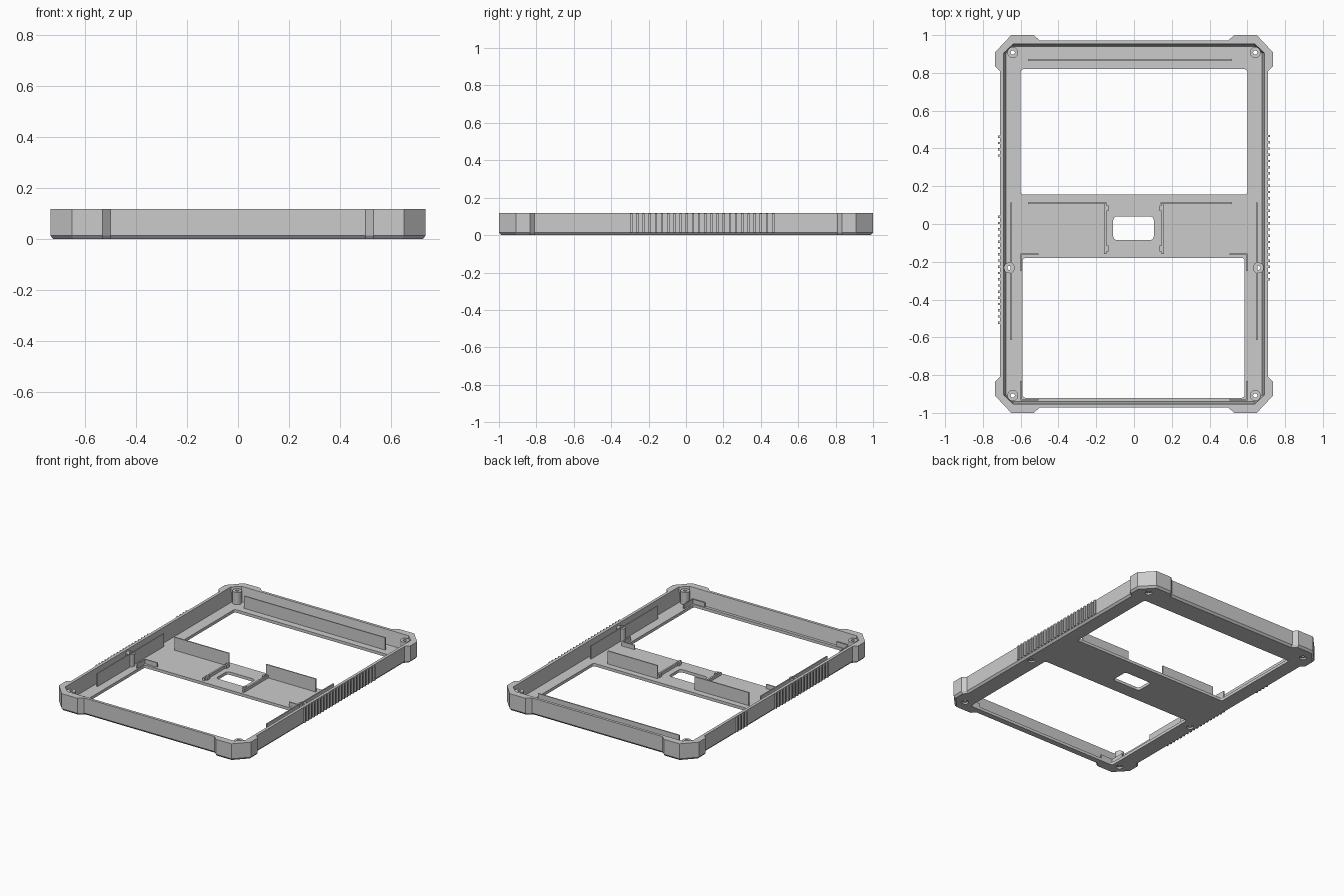
import bpy, bmesh, math

if "Cube" in bpy.data.objects:
    bpy.data.objects.remove(bpy.data.objects["Cube"])

grey = bpy.data.materials.new("plain grey")
grey.diffuse_color = (0.6, 0.6, 0.6, 1)
grey.use_nodes = True
grey.node_tree.nodes["Principled BSDF"].inputs["Base Color"].default_value = grey.diffuse_color
FLOOR, TOP = 0.02, 0.118


def finish(name, bm):
    bmesh.ops.recalc_face_normals(bm, faces=bm.faces)
    me = bpy.data.meshes.new(name)
    bm.to_mesh(me)
    bm.free()
    me.materials.append(grey)
    ob = bpy.data.objects.new(name, me)
    bpy.context.collection.objects.link(ob)
    return ob


def loft(name, sections, ring=False):
    """Join outlines [(points, z), ...]; cap the ends, or close into a tube."""
    bm = bmesh.new()
    loops = [[bm.verts.new((x, y, z)) for x, y in pts] for pts, z in sections]
    pairs = list(zip(loops, loops[1:]))
    if ring:
        pairs.append((loops[-1], loops[0]))
    else:
        bm.faces.new(loops[0])
        bm.faces.new(loops[-1])
    n = len(loops[0])
    for a, b in pairs:
        for i in range(n):
            j = (i + 1) % n
            bm.faces.new((a[i], a[j], b[j], b[i]))
    return finish(name, bm)


def four_way(quarter):
    """Mirror a corner outline into all four quadrants."""
    half = quarter + [(-x, y) for x, y in reversed(quarter)]
    return half + [(-x, -y) for x, y in half]


def outline(d):
    return four_way([(0.71 - d, 0.81), (0.735 - d, 0.835), (0.735 - d, 0.91 - d / 2),
                     (0.65 - d / 2, 1 - d), (0.53, 1 - d), (0.50, 0.972 - d)])


def cavity(d):
    return four_way([(0.69 - d, 0.905), (0.64, 0.953 - d)])


def circle(x, y, r, n=24):
    return [(x + r * math.cos(2 * math.pi * i / n), y + r * math.sin(2 * math.pi * i / n))
            for i in range(n)]


def rounded(x0, x1, y0, y1, r):
    pts = []
    for k, (cx, cy) in enumerate([(x1 - r, y1 - r), (x0 + r, y1 - r), (x0 + r, y0 + r), (x1 - r, y0 + r)]):
        for i in range(5):
            a = math.pi / 2 * (k + i / 4)
            pts.append((cx + r * math.cos(a), cy + r * math.sin(a)))
    return pts


def boxes(name, items):
    """Several boxes (x0, x1, y0, y1, z0, z1) in one object."""
    bm = bmesh.new()
    for x0, x1, y0, y1, z0, z1 in items:
        vs = bmesh.ops.create_cube(bm, size=1)["verts"]
        for v in vs:
            v.co = ((x0, x1)[v.co.x > 0], (y0, y1)[v.co.y > 0], (z0, z1)[v.co.z > 0])
    return finish(name, bm)


def cut(ob, cutter):
    mod = ob.modifiers.new("cut", "BOOLEAN")
    mod.operation = "DIFFERENCE"
    mod.solver = "EXACT"
    mod.object = cutter
    cutter.hide_render = True
    bpy.context.view_layer.objects.active = ob
    bpy.ops.object.modifier_apply(modifier=mod.name)
    bpy.data.objects.remove(cutter)


# Tray with corner bumpers and a bevelled bottom edge
tray = loft("tray_frame", [(outline(0.012), 0), (outline(0), 0.014), (outline(0), TOP)])
cut(tray, loft("cavity_cutter", [(cavity(0.013), FLOOR), (cavity(0), TOP + 0.001), (cavity(0), 0.2)]))

# Two large windows and the small centre slot
for win in [(-0.60, 0.60, 0.155, 0.82, 0.015), (-0.59, 0.585, -0.92, -0.18, 0.015),
            (-0.11, 0.105, -0.085, 0.04, 0.02)]:
    pts = rounded(*win)
    cut(tray, loft("window_cutter", [(pts, -0.05), (pts, 0.06)]))

# Screw bosses with counterbores underneath
bosses = [(sx * 0.642, sy * 0.908) for sx in (-1, 1) for sy in (-1, 1)] + [(-0.66, -0.232), (0.658, -0.232)]
for x, y in bosses:
    hole = circle(x, y, 0.022)
    cut(tray, loft("screw_cutter", [(hole, -0.05), (hole, 0.03)]))
    wide, bore = circle(x, y, 0.029), circle(x, y, 0.011)
    boss = loft("screw_boss", [(wide, 0.012), (wide, 0.105), (bore, 0.105), (bore, 0.012)], ring=True)
    for p in boss.data.polygons:
        p.use_smooth = abs(p.normal.z) < 0.5
    bpy.context.view_layer.objects.active = boss
    boss.select_set(True)
    bpy.ops.object.shade_smooth_by_angle()
    boss.select_set(False)

# Tall thin partition ribs
B = FLOOR - 0.005
t = 0.004
boxes("back_rib", [(-0.56, 0.52, 0.87 - t, 0.87 + t, B, 0.105)])
boxes("middle_ribs", [(-0.56, -0.145, 0.11 - t, 0.11 + t, B, 0.11),
                      (0.14, 0.52, 0.11 - t, 0.11 + t, B, 0.11)])
boxes("side_ribs", [(s * 0.65 - t, s * 0.65 + t, -0.615, 0.115, B, 0.11) for s in (-1, 1)])

# Low rails and clips beside the centre slot
rails = []
for s in (-1, 1):
    x = s * 0.152
    rails.append((x - 0.006, x + 0.006, -0.16, 0.11, B, 0.04))
    for y in (0.083, -0.13):
        rails.append((s * 0.142 - 0.007, s * 0.142 + 0.007, y - 0.015, y + 0.015, B, 0.045))
boxes("centre_rails", rails)

# L-shaped corner locators around the front window
locators = []
for s in (-1, 1):
    xa, xb = sorted((s * 0.602, s * 0.505))
    for y, y0, y1 in ((-0.16, -0.25, -0.16), (-0.93, -0.93, -0.83)):
        locators.append((xa, xb, y - t, y + t, B, 0.05))
        locators.append((s * 0.6 - t, s * 0.6 + t, y0, y1, B, 0.05))
boxes("corner_locators", locators)

# Grip ridges on the outer side walls
ridges = []
for s, start, count in ((1, -0.293, 24), (-1, -0.523, 18), (-1, 0.363, 4)):
    for i in range(count):
        y = start + i * 0.033
        xa, xb = sorted((s * 0.705, s * 0.721))
        ridges.append((xa, xb, y - 0.006, y + 0.006, 0.014, TOP - 0.002))
boxes("grip_ridges", ridges)
